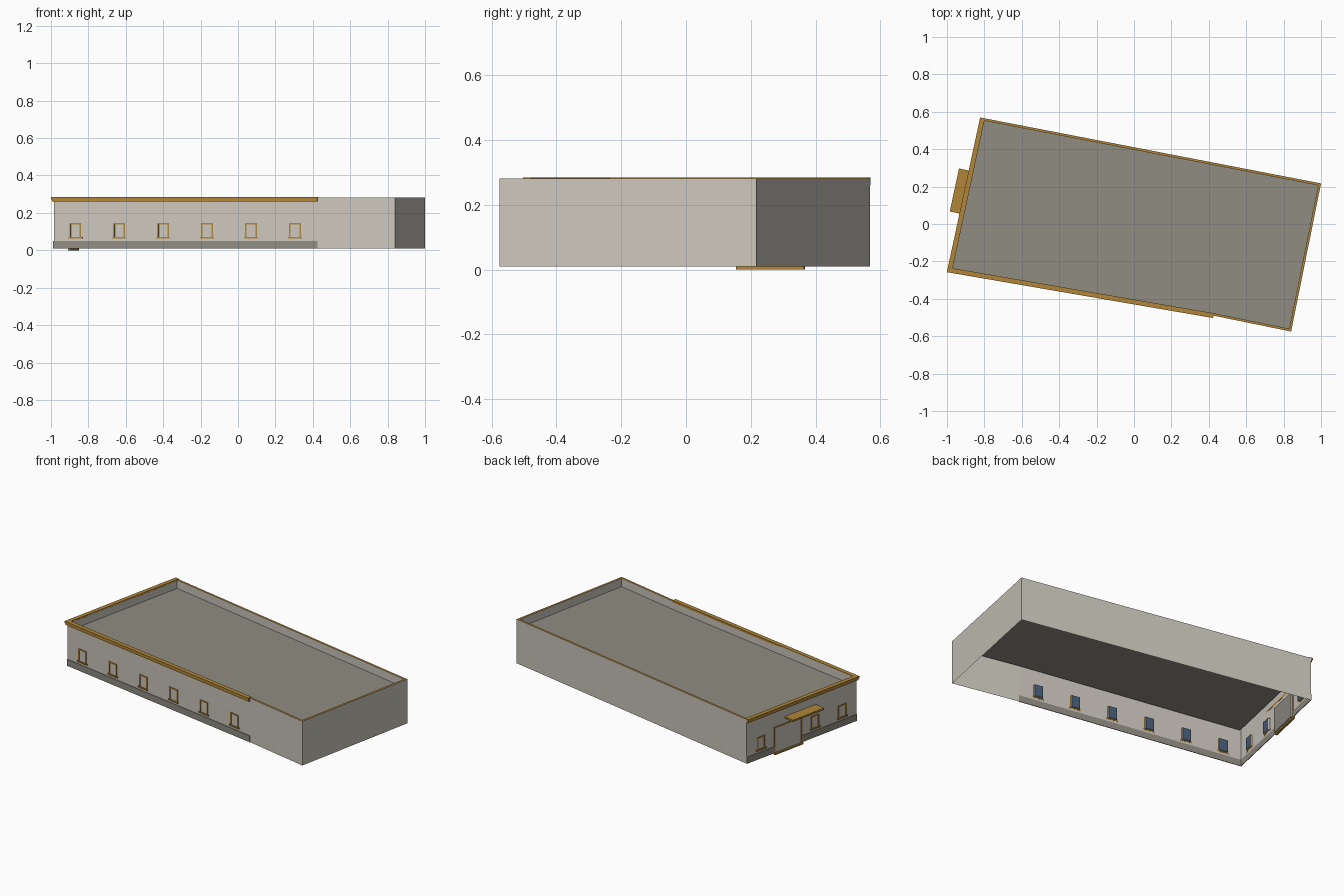
import bpy
import bmesh
from mathutils import Vector

cube = bpy.data.objects.get("Cube")
if cube:
    bpy.data.objects.remove(cube)


def material(name, rgb):
    m = bpy.data.materials.new(name)
    m.use_nodes = True
    colour = (*rgb, 1)
    m.diffuse_color = colour
    m.node_tree.nodes["Principled BSDF"].inputs["Base Color"].default_value = colour
    return m


WALL = material("pale plaster", (0.6, 0.57, 0.51))
GREY = material("warm grey", (0.28, 0.265, 0.225))
OCHRE = material("ochre trim", (0.44, 0.24, 0.04))
GLASS = material("blue glass", (0.065, 0.11, 0.19))

# Footprint corners, counter-clockwise from the back left
E, A, B, C, D = (Vector(p) for p in (
    (-0.81, 0.567), (-0.985, -0.247), (0.425, -0.49), (0.84, -0.575), (1.0, 0.217)))
BASE, ROOF, TOP = 0.01, 0.23, 0.281


def offset(path, d, closed=False):
    """Move a path outward by d with mitred corners."""
    out, n = [], len(path)
    for i, p in enumerate(path):
        normals = []
        for a, b in ((i - 1, i), (i, i + 1)):
            if closed or (a >= 0 and b < n):
                e = (path[b % n] - path[a % n]).normalized()
                normals.append(Vector((e.y, -e.x)))
        s = sum(normals, Vector((0, 0))).normalized()
        out.append(p + s * d / s.dot(normals[0]))
    return out


def finish(name, bm, mats):
    bmesh.ops.recalc_face_normals(bm, faces=bm.faces)
    mesh = bpy.data.meshes.new(name)
    bm.to_mesh(mesh)
    bm.free()
    for m in mats:
        mesh.materials.append(m)
    obj = bpy.data.objects.new(name, mesh)
    bpy.context.collection.objects.link(obj)
    return obj


def band(name, path, d0, d1, z0, z1, mat, inner_mat=None):
    """Rectangular section swept along a path, from d0 to d1 off the wall."""
    bm = bmesh.new()
    near, far = offset(path, d0), offset(path, d1)
    rings = [[bm.verts.new((*p, z)) for p, z in ((n, z0), (f, z0), (f, z1), (n, z1))]
             for n, f in zip(near, far)]
    for r, s in zip(rings, rings[1:]):
        for k in range(4):
            face = bm.faces.new((r[k], r[(k + 1) % 4], s[(k + 1) % 4], s[k]))
            face.material_index = int(k == 3)
    bm.faces.new(rings[0])
    bm.faces.new(rings[-1])
    return finish(name, bm, [mat, inner_mat or mat])


def span(p, q, centre, width):
    """Short piece of wall p-q about a distance along it."""
    e = (q - p).normalized()
    return [p + e * (centre - width / 2), p + e * (centre + width / 2)]


# Shell: open-bottomed walls, ochre parapet top, parapet lining and flat roof
bm = bmesh.new()
plan = [E, A, B, C, D]
lining = offset(plan, -0.013, True)
rings = [[bm.verts.new((*p, z)) for p in pts]
         for pts, z in ((plan, BASE), (plan, TOP), (lining, TOP), (lining, ROOF))]
for level, (low, high) in enumerate(zip(rings, rings[1:])):
    for i in range(len(plan)):
        j = (i + 1) % len(plan)
        face = bm.faces.new((low[i], low[j], high[j], high[i]))
        face.material_index = 1 if level == 1 else 0
bm.faces.new(rings[-1]).material_index = 2
finish("building_shell", bm, [WALL, OCHRE, GREY])

# Stepped cornice on the two decorated walls
band("cornice_upper", [E, A, B], -0.013, 0.013, 0.272, 0.284, OCHRE)
band("cornice_lower", [E, A, B], -0.001, 0.009, 0.261, 0.272, OCHRE)

# Opening positions along the left wall
length = (A - E).length
step = length * 0.247
first = length * 0.13
door = span(E, A, first + step, 0.21)

# Plinth, broken at the entrance
band("plinth_back", [E, door[0]], -0.001, 0.003, BASE, 0.05, GREY)
band("plinth_front", [door[1], A, B], -0.001, 0.003, BASE, 0.05, GREY)


def window(name, p, q, centre):
    band(name + "_glass", span(p, q, centre, 0.054), -0.012, -0.001, 0.07, 0.142, WALL, GLASS)
    for side, shift in (("left", -0.028), ("right", 0.028)):
        band(f"{name}_{side}_jamb", span(p, q, centre + shift, 0.008),
             -0.001, 0.004, 0.07, 0.145, OCHRE)
    band(name + "_lintel", span(p, q, centre, 0.064), -0.001, 0.004, 0.137, 0.145, OCHRE)
    band(name + "_sill", span(p, q, centre, 0.076), -0.001, 0.007, 0.063, 0.071, OCHRE)


# Six front windows and three on the entrance wall
stretch = (B - A).length / (B.x - A.x)
for i in range(6):
    window(f"front_window_{i + 1}", A, B, (-0.87 + 0.235 * i - A.x) * stretch)
for i in (0, 2, 3):
    window(f"side_window_{i + 1}", E, A, first + step * i)

# Entrance: panel, frame, threshold and canopy
middle = first + step
band("door_panel", span(E, A, middle, 0.2), -0.012, -0.001, BASE, 0.165, WALL, GREY)
for side, shift in (("left", -0.102), ("right", 0.102)):
    band(f"door_{side}_jamb", span(E, A, middle + shift, 0.008),
         -0.001, 0.004, BASE, 0.168, OCHRE)
band("door_lintel", span(E, A, middle, 0.212), -0.001, 0.004, 0.16, 0.168, OCHRE)
band("threshold", span(E, A, middle, 0.215), -0.004, 0.01, 0, BASE, OCHRE)
band("canopy", span(E, A, length * 0.49, 0.235), -0.001, 0.066, 0.197, 0.208, OCHRE)
